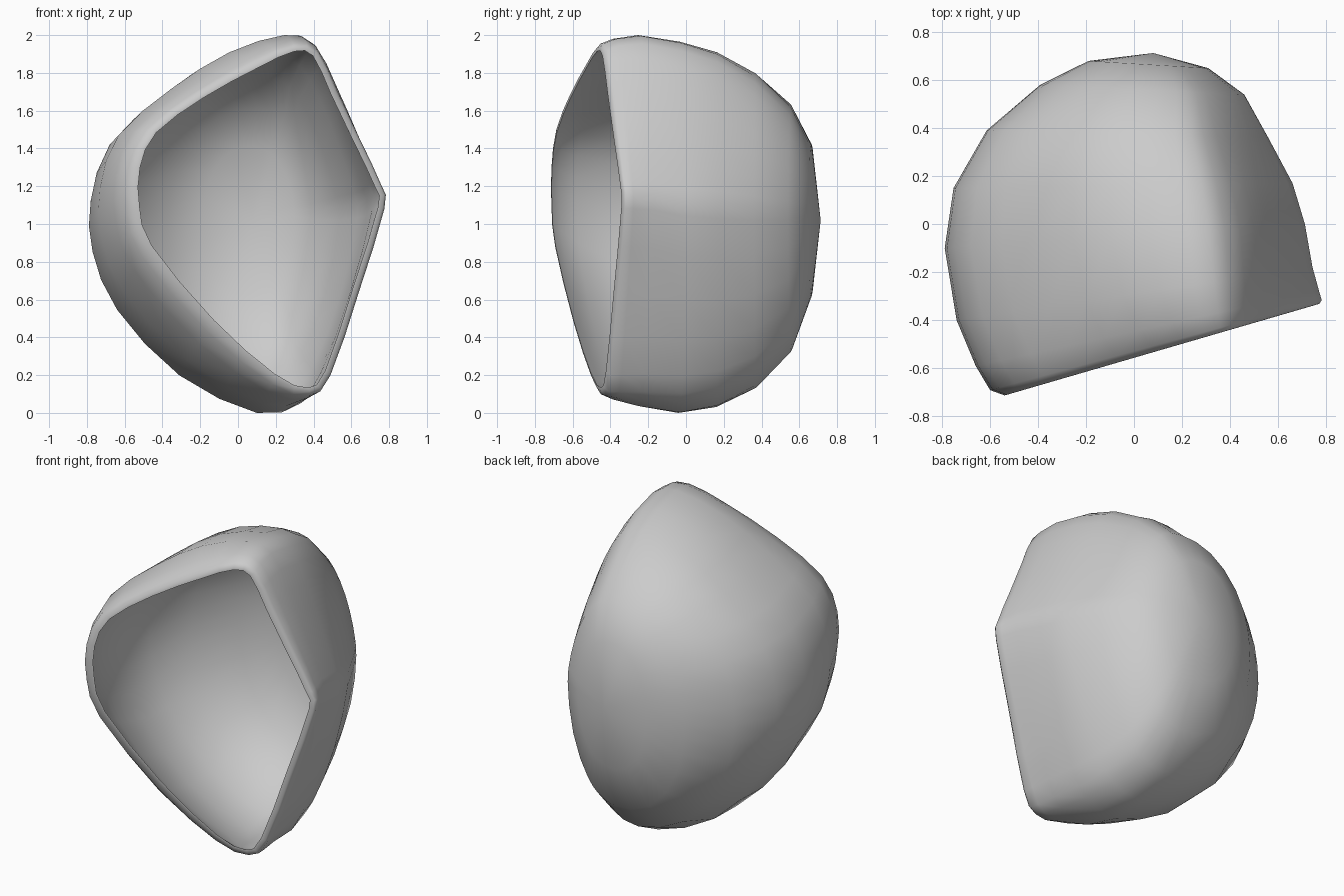
import bpy, bmesh, math
from mathutils import Vector

if "Cube" in bpy.data.objects:
    bpy.data.objects.remove(bpy.data.objects["Cube"])

# Outline of the kite-shaped rim and of the widest section (x, z)
RIM = [(.30, 1.94), (.42, 1.91), (.52, 1.70), (.64, 1.45), (.76, 1.20), (.775, 1.08),
       (.64, .65), (.49, .20), (.38, .10), (.19, .18), (-.14, .47), (-.48, .87),
       (-.55, 1.08), (-.55, 1.30), (-.46, 1.50), (-.20, 1.69), (.10, 1.85)]
MID = [(.22, 1.98), (.38, 1.93), (.50, 1.72), (.60, 1.45), (.69, 1.20), (.71, 1.05),
       (.60, .60), (.45, .20), (.33, .05), (.10, 0), (-.31, .20), (-.64, .55),
       (-.77, .86), (-.78, 1.13), (-.68, 1.43), (-.40, 1.69), (-.10, 1.89)]


def unit_box(pts):
    """Scale an outline into the -1..1 square."""
    xs, zs = zip(*pts)
    return [Vector((2 * (x - min(xs)) / (max(xs) - min(xs)) - 1,
                    2 * (z - min(zs)) / (max(zs) - min(zs)) - 1)) for x, z in pts]


def refine(pts):
    """Double a closed outline with smoothly interpolated midpoints."""
    out = []
    for i, p in enumerate(pts):
        q, before, after = pts[(i + 1) % len(pts)], pts[i - 1], pts[(i + 2) % len(pts)]
        out += [p, (9 * (p + q) - before - after) / 16]
    return out


E = 2.2
rim, mid = refine(unit_box(RIM)), refine(unit_box(MID))
rounded = [p / (abs(p.x) ** E + abs(p.y) ** E) ** (1 / E) for p in mid]
n = len(rim)

# Sections: left x, left y, right x, right y, bottom z, top z, shape
# shape 0 = rim outline, 1 = widest outline, 2 = ellipse
SECTIONS = [
    (-.53, -.712, .765, -.335, .115, 1.935, 0),
    (-.59, -.69, .775, -.32, .085, 1.955, .15),
    (-.65, -.59, .765, -.28, .06, 1.98, .4),
    (-.73, -.40, .74, -.18, .03, 2.0, .75),
    (-.78, -.10, .71, 0.0, 0.0, 1.965, 1),
    (-.745, .15, .66, .17, .03, 1.915, 1.15),
    (-.61, .39, .56, .36, .13, 1.81, 1.4),
    (-.39, .58, .46, .54, .32, 1.64, 1.7),
    (-.19, .68, .31, .65, .62, 1.42, 2),
]

# Hollow shell, lofted from the rim to the back
bm = bmesh.new()
rings = []
for xl, yl, xr, yr, zb, zt, s in SECTIONS:
    ring = []
    for a, b, c in zip(rim, mid, rounded):
        p = a.lerp(b, s) if s <= 1 else b.lerp(c, s - 1)
        u, v = (p.x + 1) / 2, (p.y + 1) / 2
        ring.append(bm.verts.new((xl + (xr - xl) * u, yl + (yr - yl) * u, zb + (zt - zb) * v)))
    rings.append(ring)
for r0, r1 in zip(rings, rings[1:]):
    for i in range(n):
        j = (i + 1) % n
        bm.faces.new((r0[i], r0[j], r1[j], r1[i]))
tip = bm.verts.new((.08, .713, 1.02))
for i in range(n):
    bm.faces.new((rings[-1][i], rings[-1][(i + 1) % n], tip))
bm.normal_update()
centre = Vector((0, 0, 1))
if sum(f.normal.dot(f.calc_center_median() - centre) for f in bm.faces) < 0:
    bmesh.ops.reverse_faces(bm, faces=bm.faces[:])
mesh = bpy.data.meshes.new("hollow_shell")
bm.to_mesh(mesh)
bm.free()
outer_count = len(mesh.vertices)
shell = bpy.data.objects.new("hollow_shell", mesh)
bpy.context.collection.objects.link(shell)

# Thin wall growing inwards
solid = shell.modifiers.new("wall", "SOLIDIFY")
solid.thickness = .03
solid.offset = -1
bpy.context.view_layer.objects.active = shell
shell.select_set(True)
bpy.ops.object.modifier_apply(modifier="wall")

# Flatten the inner lip into the slanted plane of the opening
for v in shell.data.vertices[outer_count:outer_count + n]:
    v.co.y = -.558 + .291 * v.co.x
bpy.ops.object.shade_smooth_by_angle(angle=math.radians(50))
